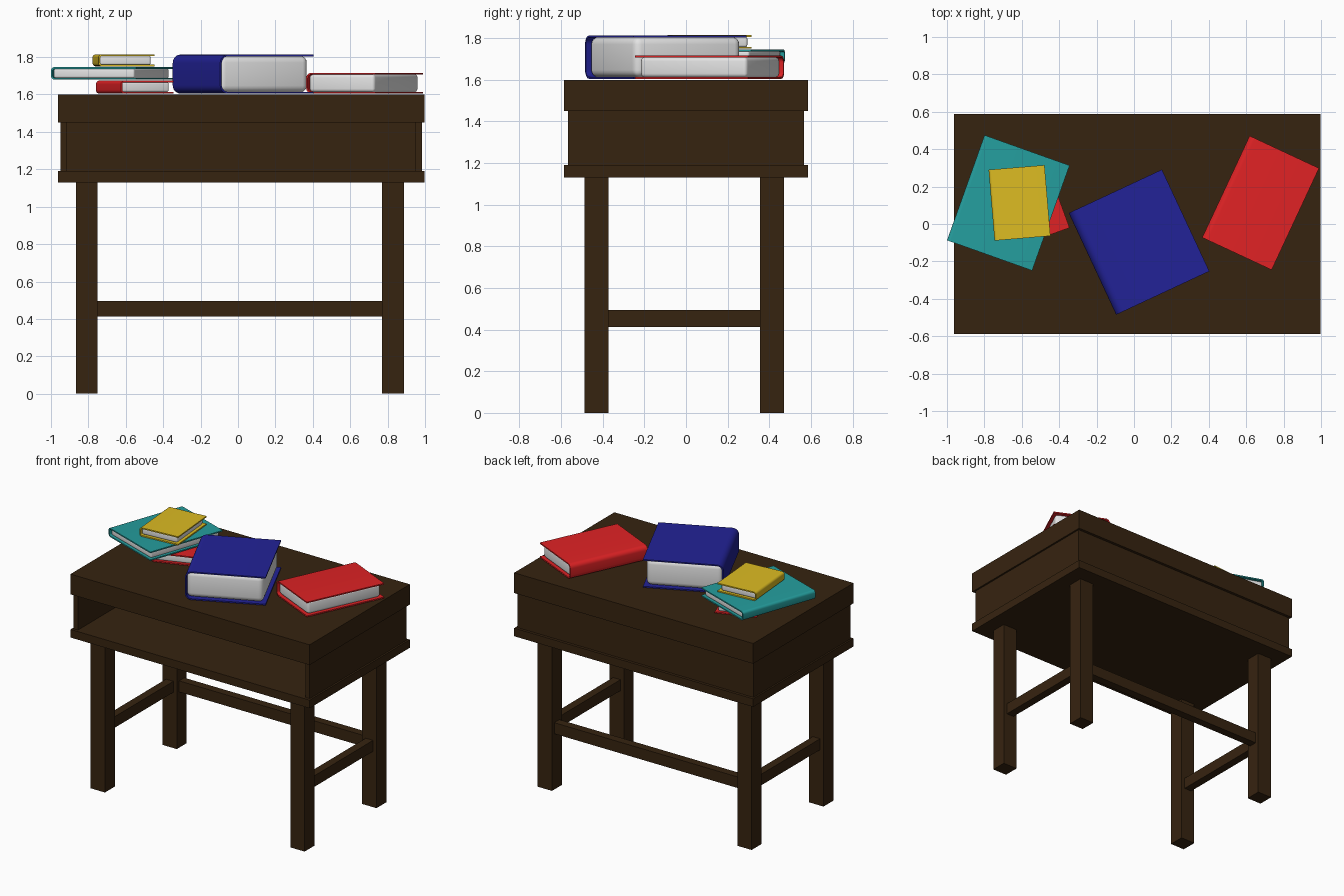
import bpy, bmesh, math
from mathutils import Matrix, Vector

if "Cube" in bpy.data.objects:
    bpy.data.objects.remove(bpy.data.objects["Cube"])


def material(name, rgb):
    m = bpy.data.materials.new(name)
    m.diffuse_color = (*rgb, 1)
    m.use_nodes = True
    m.node_tree.nodes["Principled BSDF"].inputs["Base Color"].default_value = m.diffuse_color
    return m


WOOD = material("dark wood", (0.037, 0.017, 0.005))
PAPER = material("page white", (0.78, 0.78, 0.78))
BLUE = material("navy blue", (0.016, 0.016, 0.31))
RED = material("bright red", (0.74, 0.016, 0.018))
TEAL = material("teal", (0.018, 0.34, 0.34))
YELLOW = material("mustard yellow", (0.72, 0.50, 0.016))


def finish(bm, name, mat):
    bmesh.ops.recalc_face_normals(bm, faces=bm.faces)
    me = bpy.data.meshes.new(name)
    bm.to_mesh(me)
    bm.free()
    me.materials.append(mat)
    ob = bpy.data.objects.new(name, me)
    bpy.context.collection.objects.link(ob)
    return ob


def box(name, x0, x1, y0, y1, z0, z1, mat=WOOD):
    bm = bmesh.new()
    bmesh.ops.create_cube(bm, size=1)
    size, mid = (x1 - x0, y1 - y0, z1 - z0), ((x0 + x1) / 2, (y0 + y1) / 2, (z0 + z1) / 2)
    bm.transform(Matrix.Translation(mid) @ Matrix.Diagonal((*size, 1)))
    return finish(bm, name, mat)


def smooth(ob):
    bpy.ops.object.select_all(action='DESELECT')
    ob.select_set(True)
    bpy.context.view_layer.objects.active = ob
    bpy.ops.object.shade_smooth_by_angle(angle=math.radians(40))


def half_outline(w, h, r, t):
    """Open C profile: flat boards joined by a rounded spine at -x, inset by t."""
    x0, x1, z1 = -w / 2 + t, w / 2, h / 2 - t
    rr = max(r - t, 0.003)
    pts = [(x1, z1)]
    for i in range(7):
        a = math.pi / 2 * (1 + i / 6)
        pts.append((x0 + rr + rr * math.cos(a), z1 - rr + rr * math.sin(a)))
    return pts + [(x, -z) for x, z in reversed(pts)]


def book(name, mat, cx, cy, z0, z1, w, length, angle):
    h, t = z1 - z0, 0.009
    r = min(0.045, h * 0.28)
    place = Matrix.Translation((cx, cy, (z0 + z1) / 2)) @ Matrix.Rotation(math.radians(angle), 4, 'Z')
    # cover: boards and spine
    outer, inner = half_outline(w, h, r, 0), half_outline(w, h, r, t)
    bm = bmesh.new()
    rings = []
    for y in (-length / 2, length / 2):
        rings.append([bm.verts.new((x, y, z)) for x, z in outer + inner[::-1]])
    a, b = rings
    n = len(a)
    for i in range(n):
        j = (i + 1) % n
        bm.faces.new((a[i], a[j], b[j], b[i]))
    for ring in rings:
        for i in range(n // 2 - 1):
            bm.faces.new((ring[i], ring[i + 1], ring[n - 2 - i], ring[n - 1 - i]))
    bm.transform(place)
    smooth(finish(bm, name + "_cover", mat))
    # page block with softened edges
    e = 0.018
    p = box(name + "_pages", -w / 2 + t - 0.002, w / 2 - e, -length / 2 + e, length / 2 - e,
            -h / 2 + t - 0.002, h / 2 - t + 0.002, PAPER)
    bm = bmesh.new()
    bm.from_mesh(p.data)
    bmesh.ops.bevel(bm, geom=bm.edges[:], offset=h * 0.17, segments=4, profile=0.5, affect='EDGES')
    bm.transform(place)
    bm.to_mesh(p.data)
    bm.free()
    smooth(p)


# desk top, shelf floor and the open-fronted compartment between them
box("desk_top", -0.962, 0.998, -0.587, 0.587, 1.45, 1.60)
box("shelf_floor", -0.962, 0.998, -0.587, 0.587, 1.13, 1.19)
box("left_panel", -0.95, -0.915, -0.567, 0.567, 1.19, 1.45)
box("right_panel", 0.95, 0.985, -0.567, 0.567, 1.19, 1.45)
box("back_panel", -0.915, 0.95, 0.532, 0.567, 1.19, 1.45)

# legs
LEFT, RIGHT = (-0.867, -0.75), (0.77, 0.887)
FRONT, BACK = (-0.487, -0.372), (0.355, 0.47)
for sx, xs in (("left", LEFT), ("right", RIGHT)):
    for sy, ys in (("front", FRONT), ("back", BACK)):
        box(f"{sy}_{sx}_leg", *xs, *ys, 0, 1.13)
    # side stretcher
    xm = sum(xs) / 2
    box(f"{sx}_stretcher", xm - 0.03, xm + 0.03, FRONT[1], BACK[0], 0.413, 0.495)
ym = sum(BACK) / 2
box("back_stretcher", LEFT[1], RIGHT[0], ym - 0.03, ym + 0.03, 0.413, 0.495)

# books: centre, bottom and top height, width, length, turn
book("blue_book", BLUE, 0.027, -0.097, 1.605, 1.813, 0.55, 0.60, 25)
book("large_red_book", RED, 0.677, 0.113, 1.605, 1.716, 0.41, 0.60, -25)
book("small_red_book", RED, -0.552, 0.112, 1.605, 1.674, 0.30, 0.39, 20)
book("teal_book", TEAL, -0.672, 0.113, 1.680, 1.746, 0.483, 0.597, -19.6)
book("yellow_book", YELLOW, -0.612, 0.113, 1.750, 1.815, 0.30, 0.38, 4.8)
